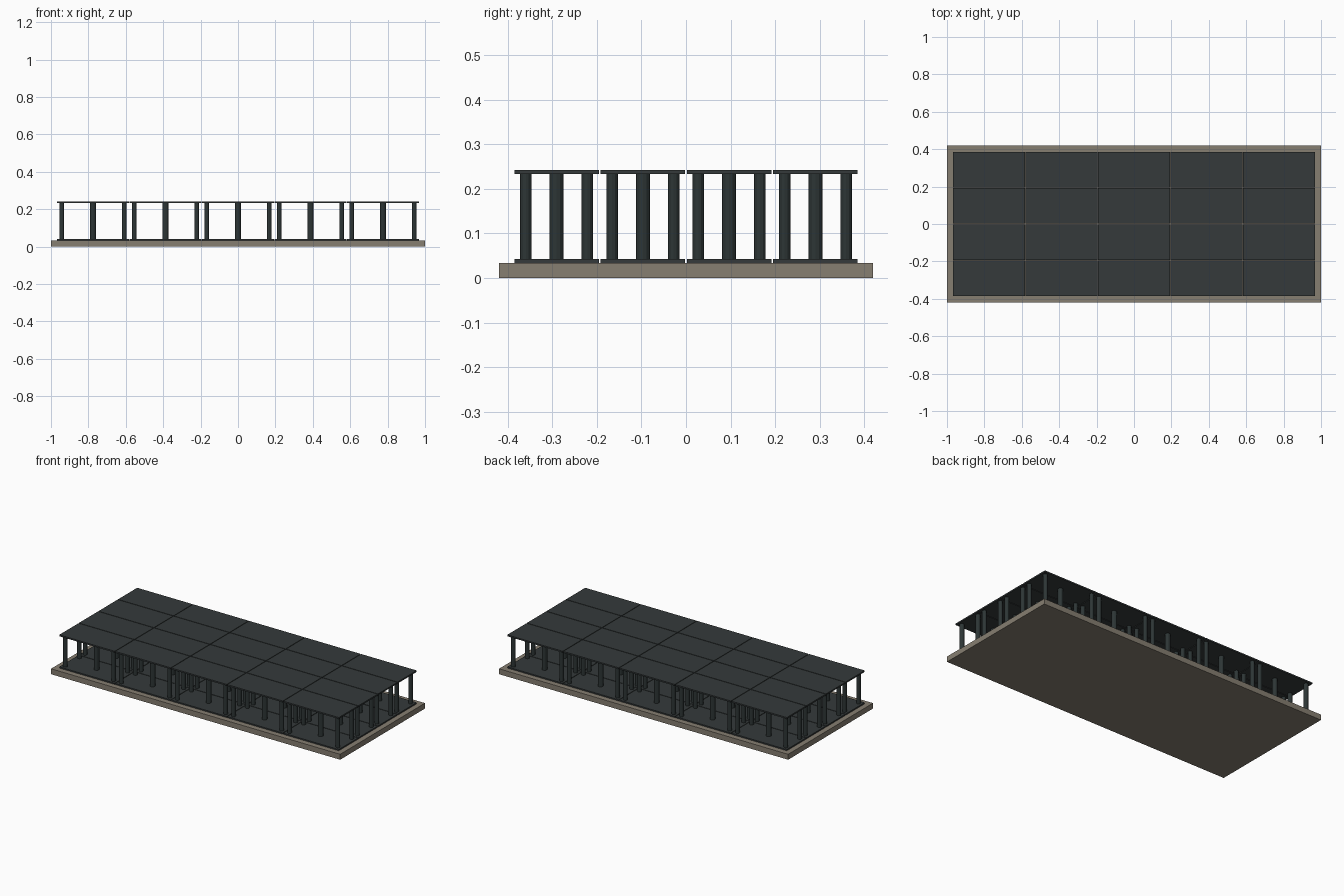
import bpy, bmesh
from mathutils import Matrix

if "Cube" in bpy.data.objects:
    bpy.data.objects.remove(bpy.data.objects["Cube"])


def material(name, rgb):
    m = bpy.data.materials.new(name)
    m.diffuse_color = (*rgb, 1)
    m.use_nodes = True
    m.node_tree.nodes["Principled BSDF"].inputs["Base Color"].default_value = m.diffuse_color
    return m


stone = material("warm grey stone", (0.24, 0.21, 0.165))
plastic = material("dark grey plastic", (0.035, 0.042, 0.043))
column_mat = material("dark green grey", (0.026, 0.036, 0.036))


def finish(bm, name, mat):
    me = bpy.data.meshes.new(name)
    bm.to_mesh(me)
    bm.free()
    me.materials.append(mat)
    ob = bpy.data.objects.new(name, me)
    bpy.context.collection.objects.link(ob)
    return ob


def box(bm, x, y, z0, z1, sx, sy):
    bmesh.ops.create_cube(bm, size=1, matrix=Matrix.Translation((x, y, (z0 + z1) / 2))
                          @ Matrix.Diagonal((sx, sy, z1 - z0, 1)))


def post(bm, x, y, r, sides):
    bmesh.ops.create_cone(bm, cap_ends=True, segments=sides, radius1=r, radius2=r,
                          depth=Z_TOP - Z_LOW, matrix=Matrix.Translation((x, y, (Z_TOP + Z_LOW) / 2)))


NX, NY = 5, 4
PX, PY, GAP = 0.3875, 0.1935, 0.004
Z_BASE, Z_LOW, Z_TOP, Z_END = 0.034, 0.042, 0.233, 0.242

# bedding slab
bm = bmesh.new()
box(bm, 0, 0, 0, Z_BASE, 2, 0.838)
finish(bm, "bedding_slab", stone)

# crate modules: two plates, four corner columns and a thicker central one
lower, upper, corners, middle = (bmesh.new() for _ in range(4))
for i in range(NX):
    for j in range(NY):
        x, y = (i - (NX - 1) / 2) * PX, (j - (NY - 1) / 2) * PY
        box(lower, x, y, Z_BASE, Z_LOW, PX - GAP, PY - GAP)
        box(upper, x, y, Z_TOP, Z_END, PX - GAP, PY - GAP)
        post(middle, x, y, 0.0155, 12)
        for sx in (-1, 1):
            for sy in (-1, 1):
                post(corners, x + sx * 0.167, y + sy * 0.069, 0.0128, 12)
finish(lower, "lower_plates", plastic)
finish(upper, "upper_plates", plastic)
finish(corners, "corner_columns", column_mat)
finish(middle, "central_columns", column_mat)
